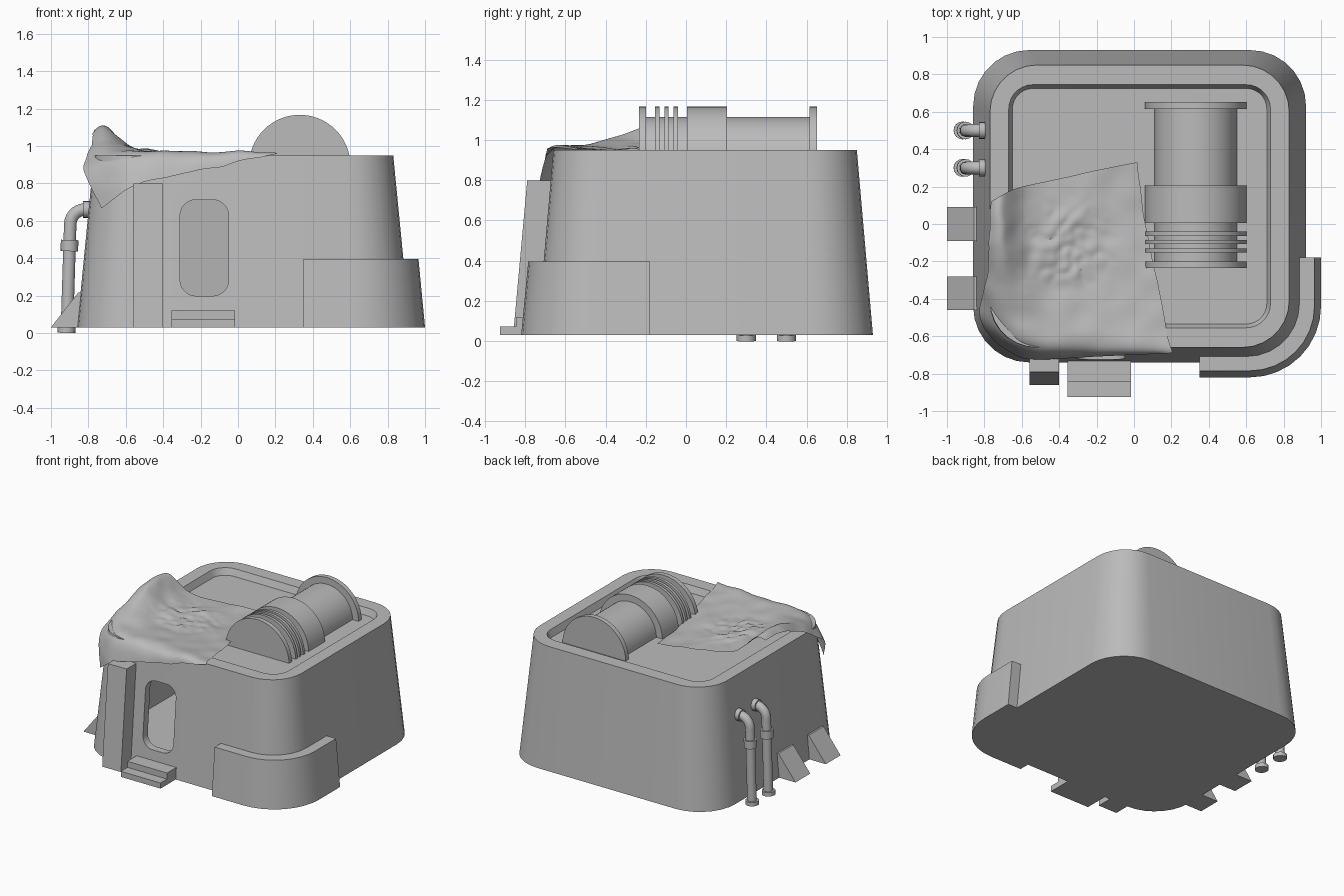
import bpy, bmesh, math
from mathutils import Vector, noise

if "Cube" in bpy.data.objects:
    bpy.data.objects.remove(bpy.data.objects["Cube"], do_unlink=True)

grey = bpy.data.materials.new("plain_grey")
grey.use_nodes = True
grey.diffuse_color = (0.5, 0.5, 0.5, 1)
grey.node_tree.nodes["Principled BSDF"].inputs["Base Color"].default_value = (0.5, 0.5, 0.5, 1)


def activate(obj):
    bpy.ops.object.select_all(action='DESELECT')
    obj.select_set(True)
    bpy.context.view_layer.objects.active = obj


def smooth(obj, angle=32):
    activate(obj)
    bpy.ops.object.shade_smooth_by_angle(angle=math.radians(angle))


def finish(name, bm, recalc=True):
    if recalc:
        bmesh.ops.recalc_face_normals(bm, faces=bm.faces)
    mesh = bpy.data.meshes.new(name)
    bm.to_mesh(mesh)
    bm.free()
    obj = bpy.data.objects.new(name, mesh)
    bpy.context.collection.objects.link(obj)
    mesh.materials.append(grey)
    return obj


def loft(name, rings, closed=False):
    """Skin equal-sized rings; cap both ends, or join last to first if closed."""
    bm = bmesh.new()
    loops = [[bm.verts.new(p) for p in ring] for ring in rings]
    pairs = list(zip(loops, loops[1:]))
    for a, b in pairs:
        for i in range(len(a)):
            j = (i + 1) % len(a)
            bm.faces.new((a[i], a[j], b[j], b[i]))
    bm.faces.new(loops[0][::-1])
    bm.faces.new(loops[-1])
    return finish(name, bm)


def rounded(cx, cy, hx, hy, r, steps=7):
    """Outline of a rounded rectangle."""
    pts = []
    for k, (sx, sy) in enumerate(((1, 1), (-1, 1), (-1, -1), (1, -1))):
        for i in range(steps + 1):
            a = math.pi / 2 * (k + i / steps)
            pts.append((cx + sx * (hx - r) + r * math.cos(a),
                        cy + sy * (hy - r) + r * math.sin(a)))
    return pts


def tier(hx, hy, r, z):
    return [(x, y, z) for x, y in rounded(0.03, 0.095, hx, hy, r)]


def prism(name, profile, axis, lo, hi):
    """Extrude a 2D profile along x or y; profile holds (other axis, z)."""
    place = (lambda p, t: (t, p[0], p[1])) if axis == 'x' else (lambda p, t: (p[0], t, p[1]))
    return loft(name, [[place(p, t) for p in profile] for t in (lo, hi)])


def tube(name, sections, origin, axis, sides=24):
    """Stack of (distance, radius) circles along an axis."""
    axis = Vector(axis).normalized()
    u = axis.orthogonal().normalized()
    v = axis.cross(u)
    turn = [2 * math.pi * i / sides for i in range(sides)]
    obj = loft(name, [[Vector(origin) + axis * d + (u * math.cos(a) + v * math.sin(a)) * r
                       for a in turn] for d, r in sections])
    smooth(obj)
    return obj


def cut(target, cutter):
    mod = target.modifiers.new("cut", 'BOOLEAN')
    mod.operation = 'DIFFERENCE'
    mod.solver = 'EXACT'
    mod.object = cutter
    activate(target)
    bpy.ops.object.modifier_apply(modifier=mod.name)
    bpy.data.objects.remove(cutter, do_unlink=True)


# Tapered hollow building with a sunken roof and a doorway
body = loft("building_body", [tier(0.89, 0.835, 0.3, 0.03), tier(0.8, 0.755, 0.25, 0.95),
                              tier(0.7, 0.65, 0.13, 0.95), tier(0.68, 0.63, 0.11, 0.9)])
cut(body, loft("room_cutter", [tier(0.83, 0.775, 0.25, 0.06), tier(0.76, 0.705, 0.2, 0.85)]))
cut(body, prism("door_cutter", rounded(-0.18, 0.455, 0.13, 0.257, 0.085), 'y', -0.95, -0.45))
smooth(body)

# Corner guard wrapped round the front left corner
def guard_section(place):
    return [place(r, z) for r, z in ((0.38, 0.03), (0.345, 0.395), (0.22, 0.395), (0.25, 0.03))]

gx, gy = 0.62, -0.44
sections = [guard_section(lambda r, z: (0.35, gy - r, z))]
for i in range(9):
    a = math.pi / 2 * (i / 8 - 1)
    sections.append(guard_section(
        lambda r, z: (gx + r * math.cos(a), gy + r * math.sin(a), z)))
sections.append(guard_section(lambda r, z: (gx + r, -0.18, z)))
smooth(loft("corner_guard", sections))

# Front buttress and doorstep
prism("front_buttress", [(-0.86, 0.03), (-0.79, 0.8), (-0.64, 0.8), (-0.7, 0.03)],
      'x', -0.56, -0.4)
prism("door_step", [(-0.925, 0.03), (-0.925, 0.073), (-0.845, 0.073), (-0.845, 0.12),
                    (-0.71, 0.12), (-0.71, 0.03)], 'x', -0.355, -0.015)

# Side wedges
for name, y in (("rear", 0.0), ("front", -0.37)):
    prism("side_wedge_" + name, [(-1, 0.03), (-0.855, 0.215), (-0.8, 0.215), (-0.8, 0.03)],
          'y', y - 0.09, y + 0.09)

# Drain pipes with bend, collar, foot and wall flange
for tag, y in (("front", 0.3), ("rear", 0.5)):
    path = [Vector((-0.915, y, 0.01)), Vector((-0.897, y, 0.58))]
    for i in range(1, 8):
        a = math.pi / 2 * i / 7
        path.append(Vector((-0.817 - 0.08 * math.cos(a), y, 0.58 + 0.08 * math.sin(a))))
    path.append(Vector((-0.77, y, 0.665)))
    curve = bpy.data.curves.new("drain_pipe_" + tag, 'CURVE')
    curve.dimensions = '3D'
    curve.bevel_depth = 0.035
    curve.bevel_resolution = 3
    curve.use_fill_caps = True
    spline = curve.splines.new('POLY')
    spline.points.add(len(path) - 1)
    for point, co in zip(spline.points, path):
        point.co = (*co, 1)
    curve.materials.append(grey)
    pipe = bpy.data.objects.new("drain_pipe_" + tag, curve)
    bpy.context.collection.objects.link(pipe)
    activate(pipe)
    bpy.ops.object.convert(target='MESH')
    smooth(bpy.context.object, 40)
    lean = path[1] - path[0]
    tube("pipe_foot_" + tag, [(0, 0.048), (0.03, 0.048)], (-0.917, y, 0), lean, 16)
    tube("pipe_collar_" + tag, [(0, 0.047), (0.06, 0.047)], (-0.902, y, 0.437), lean, 16)
    tube("wall_flange_" + tag, [(0, 0.045), (0.05, 0.045)], (-0.83, y, 0.66), (1, 0, 0), 16)

# Half sunken roof tank with flanges, band and fins
def half_drum(name, lo, hi, r, steps=32):
    arc = [math.pi * i / steps for i in range(steps + 1)]
    smooth(prism(name, [(0.33 + r * math.cos(a), 0.895 + r * math.sin(a)) for a in arc],
                 'y', lo, hi))

half_drum("tank_barrel", -0.22, 0.63, 0.22)
half_drum("tank_band", 0.005, 0.205, 0.271)
half_drum("tank_front_flange", -0.235, -0.2, 0.271)
half_drum("tank_rear_flange", 0.615, 0.652, 0.271)
for i in range(3):
    y = -0.142 + 0.045 * i
    half_drum("tank_fin_%d" % (i + 1), y - 0.011, y + 0.011, 0.271)

# Crumpled tarp: coarse rows from the hanging front edge to the back edge
tarp_rows = (
    ((-.73, -.64, .67), (-.62, -.72, .75), (-.52, -.73, .81), (-.25, -.71, .86), (0, -.7, .91), (.21, -.69, .96)),
    ((-.81, -.56, .82), (-.68, -.64, .97), (-.5, -.69, .98), (-.25, -.69, .98), (0, -.69, .98), (.19, -.66, .97)),
    ((-.84, -.45, .9), (-.71, -.45, 1), (-.5, -.5, .97), (-.25, -.5, .96), (0, -.5, .96), (.16, -.48, .95)),
    ((-.77, -.28, 1), (-.7, -.28, 1.08), (-.58, -.28, .97), (-.3, -.25, .94), (-.1, -.2, .93), (.1, -.2, .93)),
    ((-.78, -.05, 1.09), (-.69, -.07, 1.15), (-.6, -.05, .97), (-.35, 0, .95), (-.1, .05, .93), (.05, .05, .92)),
    ((-.76, .12, 1.08), (-.7, .16, 1.13), (-.62, .2, .97), (-.4, .24, .94), (-.2, .29, .93), (.02, .33, .92)),
)
bm = bmesh.new()
grid = [[bm.verts.new(p) for p in row] for row in tarp_rows]
for a, b in zip(grid, grid[1:]):
    for i in range(len(a) - 1):
        bm.faces.new((a[i], a[i + 1], b[i + 1], b[i]))
tarp = finish("crumpled_tarp", bm, recalc=False)
sub = tarp.modifiers.new("soften", 'SUBSURF')
sub.levels = sub.render_levels = 4
sub.boundary_smooth = 'PRESERVE_CORNERS'
activate(tarp)
bpy.ops.object.modifier_apply(modifier=sub.name)

# Wrinkles, strongest in the middle of the tarp
for v in tarp.data.vertices:
    p = v.co.copy()
    middle = math.exp(-((p.x + 0.35) ** 2 + (p.y + 0.12) ** 2) / 0.03)
    fold = noise.noise(p * 7) * 0.012 + abs(noise.noise(p * 13)) * 0.05 * middle
    v.co += Vector((noise.noise(p * 9) * 0.008, 0, fold))
smooth(tarp, 40)
